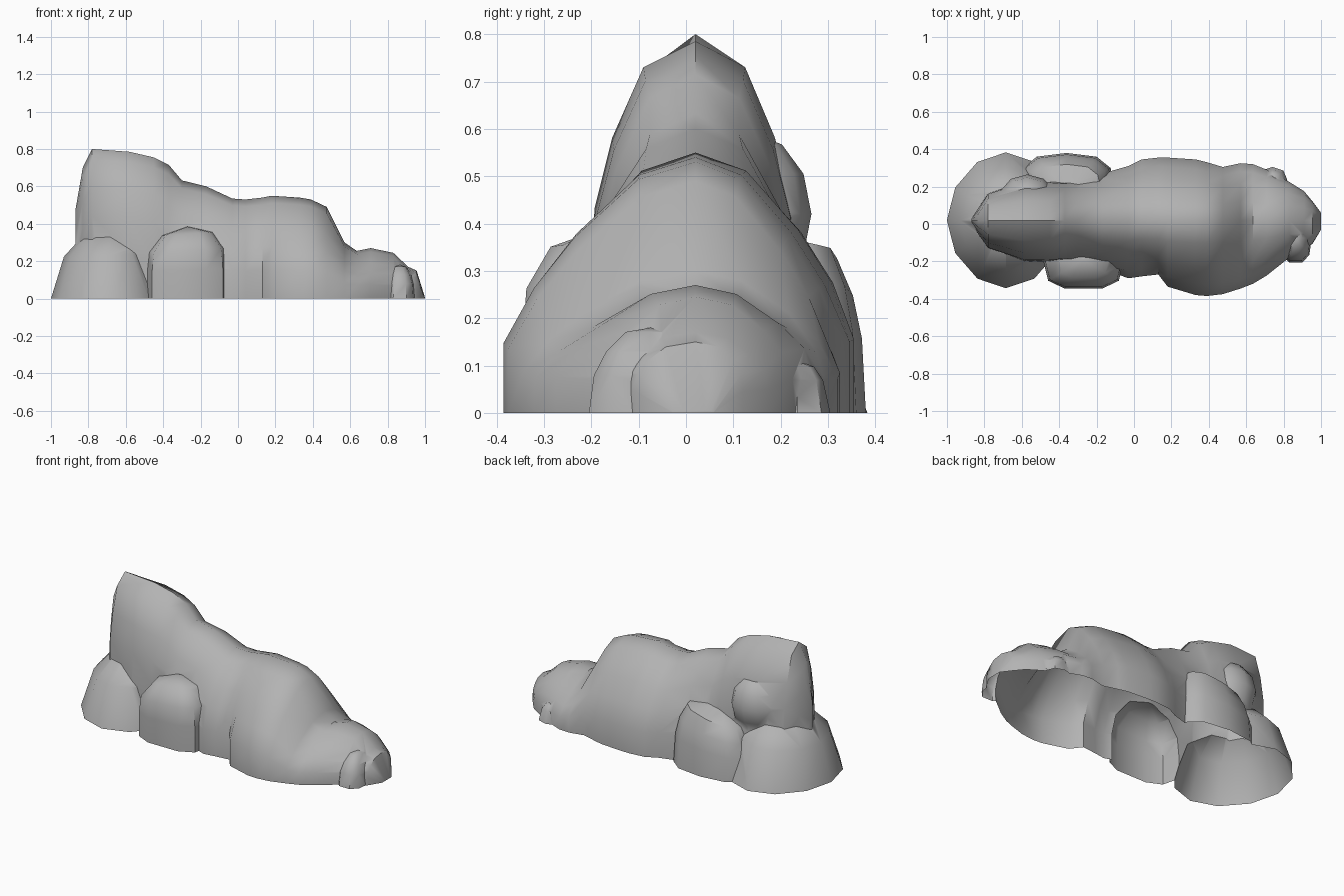
import bpy, bmesh, math
from mathutils import Matrix

cube = bpy.data.objects.get("Cube")
if cube:
    bpy.data.objects.remove(cube, do_unlink=True)

stone = bpy.data.materials.new("grey stone")
stone.use_nodes = True
grey = (0.45, 0.45, 0.45, 1)
stone.diffuse_color = grey
stone.node_tree.nodes["Principled BSDF"].inputs["Base Color"].default_value = grey

boulders = []


def add_object(name, bm):
    """Turn a shell into a solid with a footing below ground."""
    rim = [e for e in bm.edges if len(e.link_faces) == 1]
    if rim:
        out = bmesh.ops.extrude_edge_only(bm, edges=rim)["geom"]
        depth = .05 + .01 * len(boulders)
        for v in out:
            if isinstance(v, bmesh.types.BMVert):
                v.co.z -= depth
        low = [e for e in out if isinstance(e, bmesh.types.BMEdge)
               and len(e.link_faces) == 1]
        bmesh.ops.contextual_create(bm, geom=low)
    bmesh.ops.recalc_face_normals(bm, faces=bm.faces[:])
    mesh = bpy.data.meshes.new(name)
    bm.to_mesh(mesh)
    bm.free()
    mesh.materials.append(stone)
    obj = bpy.data.objects.new(name, mesh)
    bpy.context.collection.objects.link(obj)
    return obj


# Half sections as (width, height) fractions: sloping hill and blocky cliff
SLOPE = [(1, 0), (1, .28), (.84, .5), (.63, .7), (.3, .93)]
CLIFF = [(1, 0), (1, .3), (.97, .55), (.8, .74), (.5, .93)]


def section(bm, x, top, front, back, cliff):
    half = [(a[0] + (b[0] - a[0]) * cliff, a[1] + (b[1] - a[1]) * cliff)
            for a, b in zip(SLOPE, CLIFF)]
    mid = .02
    pts = [(mid + (front - mid) * w, top * h) for w, h in half]
    pts += [(mid, top)]
    pts += [(mid + (back - mid) * w, top * h) for w, h in reversed(half)]
    return [bm.verts.new((x, y, z)) for y, z in pts]


# Long ridge: x, top, front, back, cliff amount
STATIONS = [
    (-.87, .47, .01, .03, 1), (-.83, .70, -.06, .09, 1), (-.78, .80, -.13, .165, 1),
    (-.58, .785, -.20, .23, 1), (-.45, .755, -.20, .23, .9), (-.37, .715, -.20, .23, .7),
    (-.30, .632, -.21, .24, .6), (-.17, .60, -.24, .27, .5), (-.03, .535, -.29, .31, .3),
    (.04, .53, -.28, .345, .2), (.13, .54, -.27, .355, .2), (.18, .55, -.335, .355, .1),
    (.33, .54, -.38, .345, 0), (.39, .53, -.385, .33, 0), (.475, .49, -.375, .305, 0),
    (.57, .30, -.345, .325, .1), (.635, .255, -.32, .32, .1), (.71, .27, -.275, .29, .1),
    (.83, .245, -.18, .225, .4), (.91, .17, -.14, .175, .7), (.955, .15, -.105, .12, 1),
    (1.0, .005, -.03, .06, 1)]
bm = bmesh.new()
rows = [section(bm, *s) for s in STATIONS]
for a, b in zip(rows, rows[1:]):
    for i in range(len(a) - 1):
        bm.faces.new((a[i], a[i + 1], b[i + 1], b[i]))
bm.faces.new(rows[0])
bm.faces.new(rows[-1])
ridge = add_object("rock_ridge", bm)


def mound(name, x, y, rx, ry, height, levels, sides=10, square=1.0, tilt=0):
    """Dome of rings; tilt raises its top toward +x."""
    bm = bmesh.new()
    rings = []
    for scale, h in levels:
        ring = []
        for i in range(sides):
            a = math.tau * i / sides
            c, s = math.cos(a), math.sin(a)
            dx = math.copysign(abs(c) ** square, c) * rx * scale
            dy = math.copysign(abs(s) ** square, s) * ry * scale
            ring.append(bm.verts.new((x + dx, y + dy, height * h * (1 + tilt * dx))))
        rings.append(ring)
    for a, b in zip(rings, rings[1:]):
        for i in range(sides):
            j = (i + 1) % sides
            bm.faces.new((a[i], a[j], b[j], b[i]))
    peak = bm.verts.new((x, y, height))
    for i in range(sides):
        bm.faces.new((rings[-1][i], rings[-1][(i + 1) % sides], peak))
    boulders.append(add_object(name, bm))


ROUND = [(1, 0), (.78, .63), (.5, .89)]
STEEP = [(1, 0), (1, .4), (.95, .67), (.62, .9)]
BROAD = [(1, 0), (.96, .42), (.87, .66), (.71, .87)]
TOE = [(1, 0), (.92, .44), (.72, .72), (.4, .95)]

# Boulders around the foot of the ridge
mound("end_boulder", -.685, .02, .315, .363, .37, ROUND, 12, 1.05, .15)
mound("front_boulder", -.27, -.19, .217, .16, .385, STEEP, 10, .65, .2)
mound("back_boulder", -.36, .17, .26, .21, .375, BROAD, 12, .7, .6)
mound("front_toe_stone", .865, -.075, .085, .135, .18, TOE, 10, .75)
mound("back_toe_stone", .74, .235, .08, .07, .11, ROUND, 8, .9)

# Knob high on the back of the cliff
bm = bmesh.new()
bmesh.ops.create_uvsphere(bm, u_segments=10, v_segments=6, radius=1)
bm.transform(Matrix.Translation((-.57, .14, .42)) @ Matrix.Diagonal((.15, .125, .17, 1)))
boulders.append(add_object("cliff_knob", bm))

# Merge everything into one outer shell
bpy.ops.object.select_all(action='DESELECT')
ridge.select_set(True)
bpy.context.view_layer.objects.active = ridge
for boulder in boulders:
    mod = ridge.modifiers.new("merge", 'BOOLEAN')
    mod.operation = 'UNION'
    mod.solver = 'EXACT'
    mod.object = boulder
    bpy.ops.object.modifier_apply(modifier=mod.name)
    bpy.data.objects.remove(boulder, do_unlink=True)

# Cut the footing away so the shell is open underneath
bm = bmesh.new()
bm.from_mesh(ridge.data)
bmesh.ops.bisect_plane(bm, geom=bm.verts[:] + bm.edges[:] + bm.faces[:],
                       plane_co=(0, 0, 0), plane_no=(0, 0, 1))
below = [f for f in bm.faces if f.calc_center_median().z < -.001]
bmesh.ops.delete(bm, geom=below, context='FACES')
bm.to_mesh(ridge.data)
bm.free()
bpy.ops.object.shade_smooth_by_angle(angle=math.radians(42))
